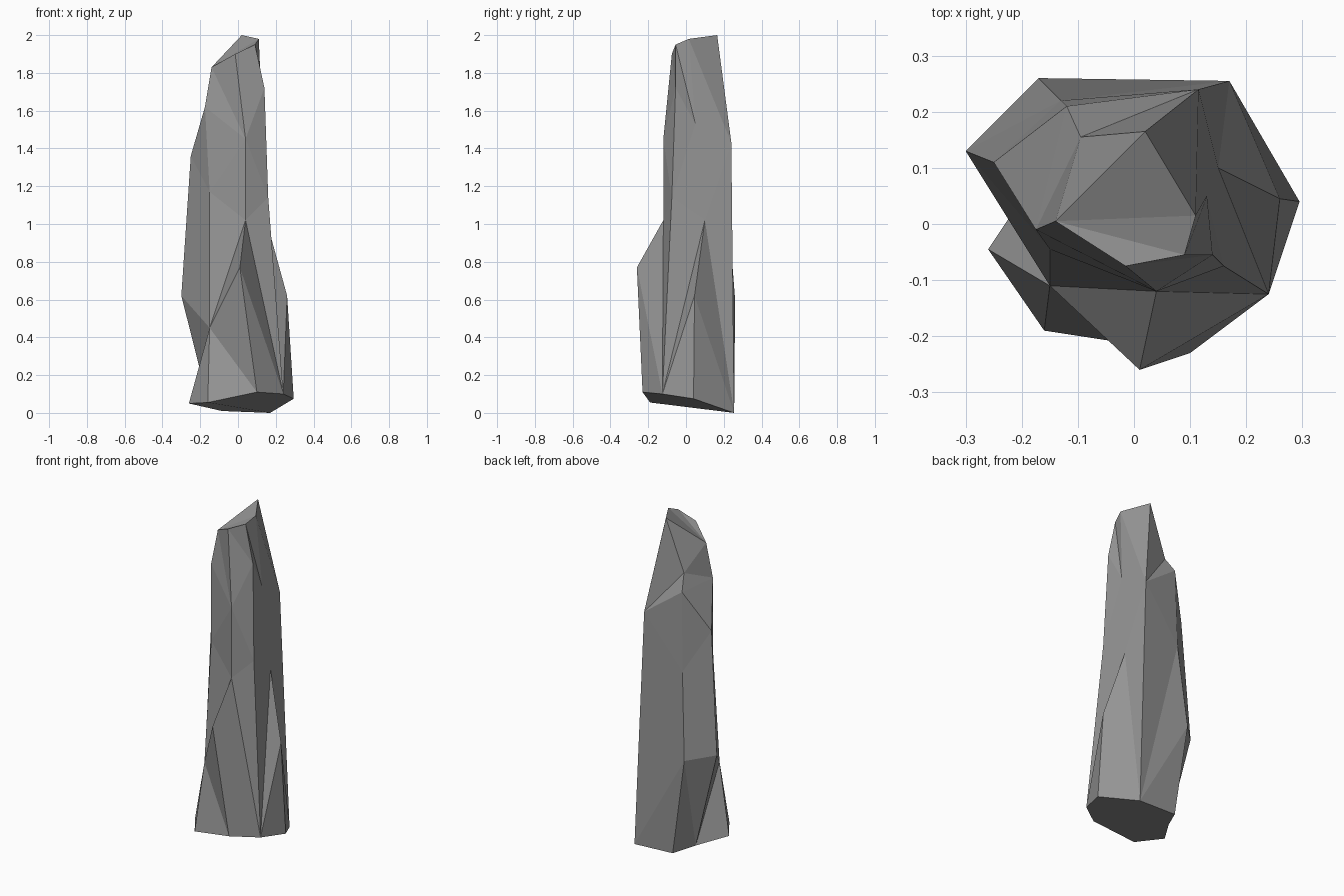
import bpy
import bmesh

default_cube = bpy.data.objects.get("Cube")
if default_cube:
    bpy.data.objects.remove(default_cube, do_unlink=True)


def make_material(name, colour):
    material = bpy.data.materials.new(name)
    material.use_nodes = True
    material.diffuse_color = colour
    shader = material.node_tree.nodes["Principled BSDF"]
    shader.inputs["Base Color"].default_value = colour
    shader.inputs["Roughness"].default_value = 0.9
    return material


# Corners shared by neighbouring ridges
left_notch = (-.15, -.11, .45)
left_hollow = (-.15, -.045, 1.17)
left_shoulder = (-.175, -.01, 1.62)
left_tip = (-.14, .005, 1.83)
upper_left = [left_notch, left_hollow, left_shoulder, left_tip]

# Ridges of the spire, each running from the foot to the tip, counterclockwise
ridges = [
    # front left
    [(-.16, -.19, .055)] + upper_left,
    # front
    [(.1, -.23, .11), (.01, -.26, .77), (.04, -.12, 1.02),
     (.04, -.12, 1.45), (-.015, -.075, 1.9)],
    # front right
    [(.24, -.125, .1), (.16, -.075, 1.14), (.14, -.055, 1.72),
     (.09, -.055, 1.95)],
    # right
    [(.295, .04, .075), (.26, .045, .62), (.15, .1, 1.02),
     (.13, .05, 1.53), (.11, .015, 1.98)],
    # back right
    [(.17, .255, 0), (.115, .24, 1.43), (.02, .165, 2)],
    # back left
    [(-.085, .25, .01), (-.17, .26, .6), (-.13, .22, 1.12),
     (-.12, .21, 1.6), (-.095, .155, 1.69)],
    # left
    [(-.15, .12, .025), (-.3, .13, .62), (-.25, .11, 1.36),
     left_shoulder, left_tip],
    # left foot
    [(-.26, -.045, .05)] + upper_left,
]

bm = bmesh.new()
corners = {}


def corner(point):
    if point not in corners:
        corners[point] = bm.verts.new(point)
    return corners[point]


def add_face(points):
    unique = list(dict.fromkeys(points))
    if len(unique) > 2:
        bm.faces.new([corner(p) for p in unique])


def height(ridge, index):
    return ridge[index][2] if index < len(ridge) else float("inf")


def zip_ridges(near, far):
    """Join two ridges with triangles, always climbing the lower one."""
    i = j = 0
    while i + 1 < len(near) or j + 1 < len(far):
        if height(near, i + 1) <= height(far, j + 1):
            add_face([near[i], far[j], near[i + 1]])
            i += 1
        else:
            add_face([near[i], far[j], far[j + 1]])
            j += 1


# Faceted sides
for near, far in zip(ridges, ridges[1:] + ridges[:1]):
    zip_ridges(near, far)

# Slanted tip, fanned out from its lowest corner
tips = list(dict.fromkeys(ridge[-1] for ridge in ridges))
for first, second in zip(tips[1:], tips[2:]):
    add_face([tips[0], first, second])

# Underside
add_face([ridge[0] for ridge in reversed(ridges)])

bmesh.ops.recalc_face_normals(bm, faces=bm.faces)
mesh = bpy.data.meshes.new("rock_spire")
bm.to_mesh(mesh)
bm.free()
mesh.materials.append(make_material("stone grey", (.3, .3, .3, 1)))
rock_spire = bpy.data.objects.new("rock_spire", mesh)
bpy.context.collection.objects.link(rock_spire)
